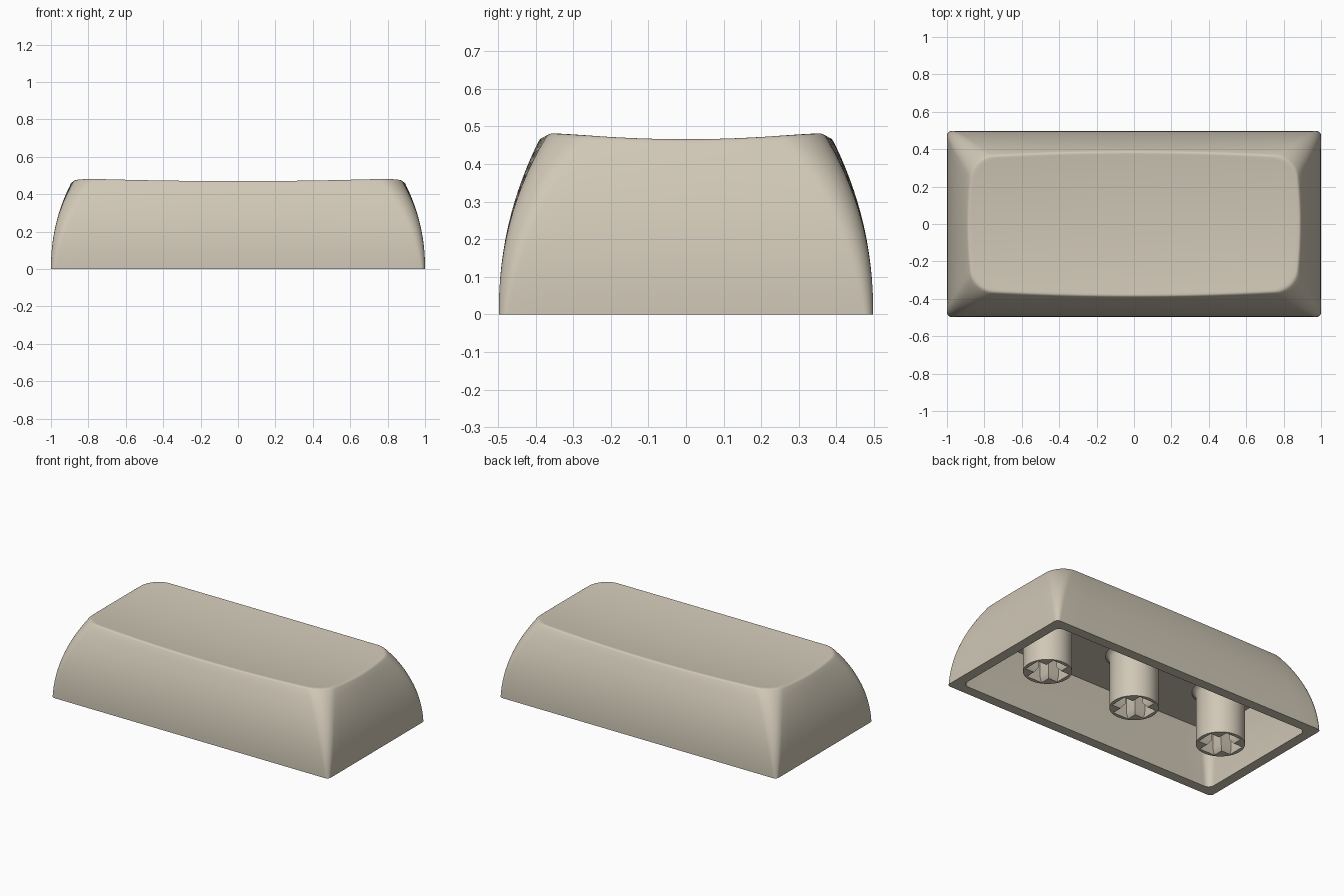
import bpy
import bmesh
import math

cube = bpy.data.objects.get("Cube")
if cube:
    bpy.data.objects.remove(cube, do_unlink=True)

plastic = bpy.data.materials.new("warm_beige_plastic")
plastic.use_nodes = True
BEIGE = (0.63, 0.575, 0.47, 1)
plastic.diffuse_color = BEIGE
plastic.node_tree.nodes["Principled BSDF"].inputs["Base Color"].default_value = BEIGE

HALF_X, HALF_Y, HEIGHT = 1.0, 0.498, 0.47
WALL, CEILING = 0.065, 0.345


def finish(bm, name, angle):
    """Turn a bmesh into a smooth-shaded object."""
    bmesh.ops.recalc_face_normals(bm, faces=bm.faces)
    mesh = bpy.data.meshes.new(name)
    bm.to_mesh(mesh)
    bm.free()
    mesh.materials.append(plastic)
    obj = bpy.data.objects.new(name, mesh)
    bpy.context.collection.objects.link(obj)
    bpy.ops.object.select_all(action="DESELECT")
    obj.select_set(True)
    bpy.context.view_layer.objects.active = obj
    bpy.ops.object.shade_smooth_by_angle(angle=math.radians(angle))


def ring(bm, points):
    return [bm.verts.new(p) for p in points]


def bridge(bm, a, b):
    n = len(a)
    for i in range(n):
        j = (i + 1) % n
        bm.faces.new((a[i], a[j], b[j], b[i]))


def outline(hx, hy, r, bulge, arc=10, side=14):
    """Rounded rectangle whose sides bow outwards by bulge."""
    corners = []
    for k, (sx, sy) in enumerate(((1, 1), (-1, 1), (-1, -1), (1, -1))):
        cx, cy = sx * (hx - bulge - r), sy * (hy - bulge - r)
        corners.append([(cx + r * math.cos((k + s / arc) * math.pi / 2),
                         cy + r * math.sin((k + s / arc) * math.pi / 2))
                        for s in range(arc + 1)])
    pts = []
    for k, corner in enumerate(corners):
        pts += corner
        (ax, ay), (bx, by) = corner[-1], corners[(k + 1) % 4][0]
        pts += [(ax + (bx - ax) * s / side, ay + (by - ay) * s / side)
                for s in range(1, side)]
    w, h = hx - bulge, hy - bulge
    return [(x + x / w * bulge * (1 - (y / h) ** 2),
             y + y / h * bulge * (1 - (x / w) ** 2)) for x, y in pts]


def dish(x, y):
    """Top surface: a shallow trough along x that also rises to both ends."""
    x, y = min(abs(x), 0.89), min(abs(y), 0.39)
    return 0.447 + 0.023 * (y / 0.38) ** 2 + 0.019 * (x / 0.88) ** 2


def inset(z):
    return 0.106 * (z / 0.46) ** 2.15


def outer_section(t, extra=0):
    d = inset(t * HEIGHT) + extra
    return outline(HALF_X - d, HALF_Y - d, 0.025 + 0.085 * t, 0.028 * t ** 2.5)


# Cap: one closed shell, from the ceiling down the inside and up the outside
bm = bmesh.new()
rings = []
for i in range(9):
    z = CEILING * (1 - i / 8)
    d = 0.65 * inset(z) + WALL
    pts = outline(HALF_X - d, HALF_Y - d, 0.04 + 0.09 * z, 0.02 * z)
    rings.append(ring(bm, [(x, y, z) for x, y in pts]))
bm.faces.new(rings[0])

for i in range(15):
    t = 0.975 * i / 14
    rings.append(ring(bm, [(x, y, t * dish(x, y)) for x, y in outer_section(t)]))

# Rounded top edge
for t, extra in ((0.989, 0.001), (0.997, 0.004), (1.0, 0.009)):
    rings.append(ring(bm, [(x, y, t * dish(x, y)) for x, y in outer_section(t, extra)]))

# Dished top
rim = outer_section(1.0, 0.009)
for f in (0.98, 0.93, 0.84, 0.72, 0.56, 0.38, 0.18):
    rings.append(ring(bm, [(x * f, y * f, dish(x * f, y * f)) for x, y in rim]))
for a, b in zip(rings, rings[1:]):
    bridge(bm, a, b)
bm.faces.new(rings[-1])
finish(bm, "cap_shell", 40)


def cross(arm, half):
    """Plus-shaped outline."""
    quarter = [(arm, -half), (arm, half), (half, half)]
    pts = []
    for c, s in ((1, 0), (0, 1), (-1, 0), (0, -1)):
        pts += [(x * c - y * s, x * s + y * c) for x, y in quarter[:]]
    return pts


def make_stem(name, x0):
    """Round post with a flared root and a chamfered cross socket."""
    bm = bmesh.new()
    profile = [(0.143, 0), (0.143, 0.31), (0.147, 0.326),
               (0.156, 0.338), (0.168, 0.346), (0.168, 0.375)]
    n = 40
    posts = [ring(bm, [(x0 + r * math.cos(math.tau * i / n),
                        r * math.sin(math.tau * i / n), z) for i in range(n)])
             for r, z in profile]
    for a, b in zip(posts, posts[1:]):
        bridge(bm, a, b)
    bm.faces.new(posts[-1])
    sockets = [ring(bm, [(x0 + x, y, z) for x, y in cross(arm, half)])
               for arm, half, z in ((0.12, 0.056, 0), (0.112, 0.036, 0.03),
                                    (0.112, 0.036, 0.22))]
    for a, b in zip(sockets, sockets[1:]):
        bridge(bm, a, b)
    bm.faces.new(sockets[-1])
    # End face between the round edge and the socket
    loops = [e for e in bm.edges if len(e.link_faces) == 1]
    bmesh.ops.triangle_fill(bm, edges=loops, use_beauty=True)
    finish(bm, name, 35)


for name, x in (("right_stem", -0.655), ("middle_stem", 0), ("left_stem", 0.655)):
    make_stem(name, x)
